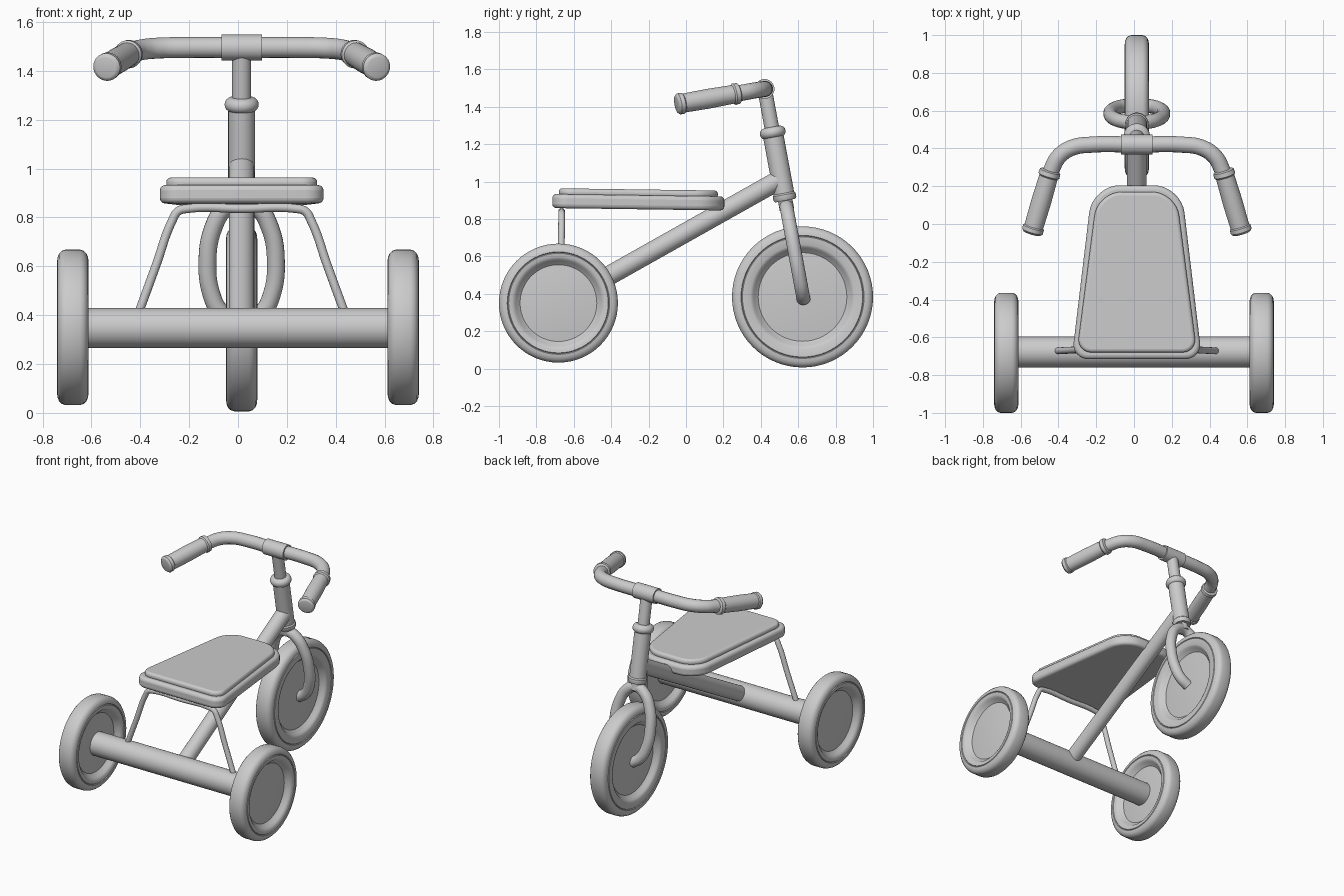
import bpy, bmesh, math
from mathutils import Vector, Matrix

if "Cube" in bpy.data.objects:
    bpy.data.objects.remove(bpy.data.objects["Cube"])

CX = 0.015  # the steering and seat sit slightly off the axle centre


def finish(ob, angle=35):
    bpy.ops.object.select_all(action='DESELECT')
    ob.select_set(True)
    bpy.context.view_layer.objects.active = ob
    bpy.ops.object.shade_smooth_by_angle(angle=math.radians(angle))
    return ob


def add_mesh(name, bm):
    bmesh.ops.recalc_face_normals(bm, faces=bm.faces)
    me = bpy.data.meshes.new(name)
    bm.to_mesh(me)
    bm.free()
    ob = bpy.data.objects.new(name, me)
    bpy.context.collection.objects.link(ob)
    return ob


def lathe(name, profile, origin, axis, steps=48):
    """Revolve (distance along axis, radius) points about an axis."""
    bm = bmesh.new()
    vs = [bm.verts.new((r, 0, t)) for t, r in profile]
    es = [bm.edges.new(p) for p in zip(vs, vs[1:])]
    bmesh.ops.spin(bm, geom=vs + es, cent=(0, 0, 0), axis=(0, 0, 1),
                   angle=math.tau, steps=steps)
    bmesh.ops.remove_doubles(bm, verts=bm.verts, dist=1e-5)
    rot = Vector(axis).to_track_quat('Z', 'Y').to_matrix().to_4x4()
    bm.transform(Matrix.Translation(origin) @ rot)
    return finish(add_mesh(name, bm))


def rod(name, a, b, r):
    a, b = Vector(a), Vector(b)
    n = (b - a).length
    return lathe(name, [(0, 0), (0, r), (n, r), (n, 0)], a, b - a, 32)


def bent_tube(name, points, r):
    """Smooth tube through the given points."""
    cu = bpy.data.curves.new(name, 'CURVE')
    cu.dimensions = '3D'
    cu.bevel_depth, cu.bevel_resolution = r, 6
    cu.resolution_u, cu.use_fill_caps = 10, True
    sp = cu.splines.new('BEZIER')
    sp.bezier_points.add(len(points) - 1)
    for bp, p in zip(sp.bezier_points, points):
        bp.co = p
        bp.handle_left_type = bp.handle_right_type = 'AUTO'
    ob = bpy.data.objects.new(name, cu)
    bpy.context.collection.objects.link(ob)
    bpy.ops.object.select_all(action='DESELECT')
    ob.select_set(True)
    bpy.context.view_layer.objects.active = ob
    bpy.ops.object.convert(target='MESH')
    return finish(bpy.context.object)


def mirrored(half):
    """Half path starting at the centre -> full path, offset to CX."""
    left = [(-x, y, z) for x, y, z in reversed(half) if x > 0]
    return [(x + CX, y, z) for x, y, z in left + half]


def wheel(name, centre, R, groove, rim, disc):
    half = [(0.036, 0), (0.033, disc * 0.6), (0.025, disc), (0.045, rim - 0.008),
            (0.056, rim), (0.062, rim + 0.012), (0.064, groove - 0.004),
            (0.059, groove), (0.064, groove + 0.004), (0.062, R - 0.03),
            (0.056, R - 0.016), (0.045, R - 0.005), (0.03, R)]
    prof = half + [(-t, r) for t, r in reversed(half)]
    lathe(name, prof, centre, (1, 0, 0), 64)


def steer(z):
    """Point on the raked steering axis at height z."""
    return Vector((CX, 0.42 + (1.497 - z) * 0.185, z))


def pad(name, rear, front, y0, y1, z0, z1, r_rear, r_front, edge):
    """Tapered seat slab with rounded corners, sloping slightly to the front."""
    bm = bmesh.new()
    outline = []
    corners = [Vector(c) for c in ((-rear, y0), (rear, y0), (front, y1), (-front, y1))]
    for i, c in enumerate(corners):
        rad = r_rear if i < 2 else r_front
        a = c + (corners[i - 1] - c).normalized() * rad
        b = c + (corners[(i + 1) % 4] - c).normalized() * rad
        for k in range(9):
            t = k / 8
            w = 2 * t * (1 - t) * 0.85
            s = 1 - w
            q = (1 - t) ** 2 + t ** 2
            outline.append(c * w + (a * (1 - t) ** 2 + b * t ** 2) * s / q)
    tilt = lambda y: -0.014 * (y + 0.7)
    f = bm.faces.new([bm.verts.new((p.x + CX, p.y, z0 + tilt(p.y))) for p in outline])
    ext = bmesh.ops.extrude_face_region(bm, geom=[f])
    bmesh.ops.translate(bm, vec=(0, 0, z1 - z0),
                        verts=[v for v in ext['geom'] if isinstance(v, bmesh.types.BMVert)])
    ob = add_mesh(name, bm)
    bv = ob.modifiers.new('round', 'BEVEL')
    bv.width, bv.segments, bv.limit_method = edge, 4, 'ANGLE'
    bv.angle_limit = math.radians(50)
    return finish(ob, 40)


# wheels
for side, s in (('left', -1), ('right', 1)):
    wheel(f'rear_wheel_{side}', (s * 0.676, -0.682, 0.35), 0.318, 0.27, 0.235, 0.205)
wheel('front_wheel', (CX, 0.623, 0.383), 0.377, 0.325, 0.267, 0.237)

# frame
rod('rear_axle', (-0.66, -0.677, 0.347), (0.66, -0.677, 0.347), 0.082)
rod('main_tube', (CX, -0.66, 0.357), (CX, 0.51, 1.015), 0.052)

# steering column
axis = steer(1.4) - steer(0.9)
rod('head_tube', steer(0.9), steer(1.26), 0.055)
rod('stem', steer(0.85), steer(1.49), 0.039)
collar = [(0.03 * math.sin(a), 0.04 + 0.03 * math.cos(a))
          for a in (math.pi * (k / 10 - 0.5) for k in range(11))]
lathe('head_collar', [(-0.03, 0)] + collar + [(0.03, 0)], steer(1.262), axis)
lathe('lower_collar', [(-0.012, 0), (-0.012, 0.056), (0, 0.062), (0.02, 0.062), (0.028, 0.055)],
      steer(0.91), axis)

# fork
fork = [(x, steer(z).y, z) for x, z in ((0, 0.868), (0.065, 0.84), (0.115, 0.76),
                                        (0.14, 0.62), (0.122, 0.48), (0.085, 0.41), (0.03, 0.37))]
bent_tube('fork', mirrored(fork), 0.037)

# handlebar, clamp and grips
bar = [(0, 0.42, 1.495), (0.24, 0.42, 1.495), (0.34, 0.405, 1.493), (0.41, 0.36, 1.486),
       (0.45, 0.29, 1.473), (0.50, 0.12, 1.445)]
bent_tube('handlebar', mirrored(bar), 0.043)
rod('handlebar_clamp', (CX - 0.083, 0.42, 1.495), (CX + 0.083, 0.42, 1.495), 0.053)
for side, s in (('left', -1), ('right', 1)):
    a = Vector((CX + s * 0.457, 0.285, 1.472))
    b = Vector((CX + s * 0.556, -0.05, 1.413))
    n = (b - a).length
    lathe(f'grip_{side}',
          [(0, 0), (0, 0.045), (0.006, 0.056), (0.03, 0.058), (0.038, 0.05),
           (n * 0.5, 0.053), (n - 0.04, 0.051), (n - 0.034, 0.057), (n - 0.012, 0.057),
           (n - 0.002, 0.048), (n, 0.042), (n, 0)], a, b - a, 32)

# seat and its wire support
pad('seat_base', 0.345, 0.235, -0.715, 0.205, 0.858, 0.933, 0.09, 0.15, 0.022)
pad('seat_cushion', 0.318, 0.208, -0.68, 0.17, 0.92, 0.964, 0.08, 0.13, 0.018)
wire = [(0, -0.665, 0.836), (0.22, -0.665, 0.836), (0.26, -0.665, 0.825), (0.285, -0.665, 0.785),
        (0.35, -0.668, 0.605), (0.425, -0.672, 0.40)]
bent_tube('seat_support', mirrored(wire), 0.018)
